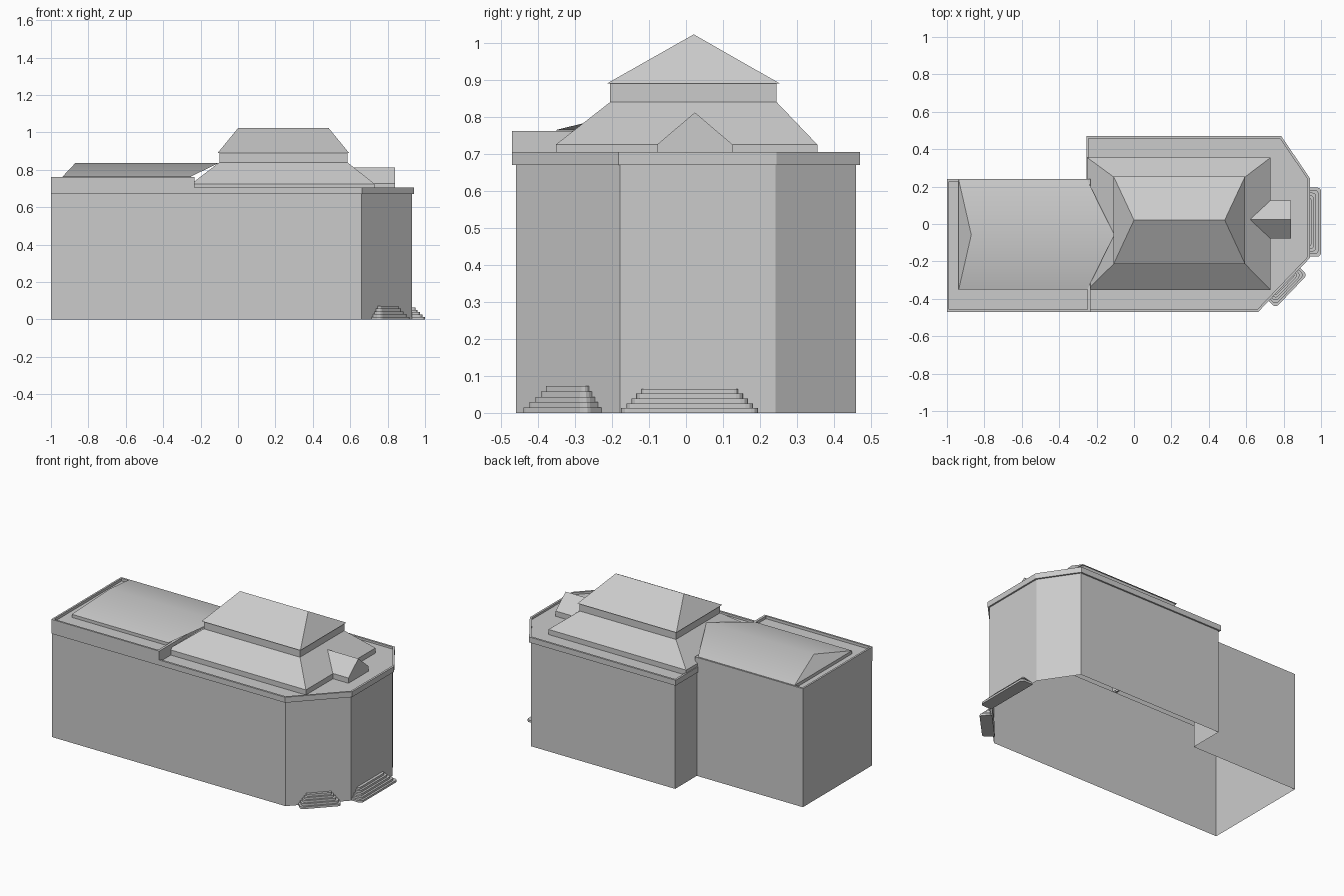
import bpy, bmesh, math
from mathutils import Vector, Matrix

if "Cube" in bpy.data.objects:
    bpy.data.objects.remove(bpy.data.objects["Cube"])


def loft(name, loops, cap_end=True, cap_start=False):
    """Skin a stack of (outline, z) loops that share a point count."""
    bm = bmesh.new()
    rings = [[bm.verts.new((x, y, z)) for x, y in pts] for pts, z in loops]
    n = len(rings[0])
    for a, b in zip(rings, rings[1:]):
        for i in range(n):
            j = (i + 1) % n
            bm.faces.new((a[i], a[j], b[j], b[i]))
    if cap_end:
        bm.faces.new(rings[-1])
    if cap_start:
        bm.faces.new(rings[0][::-1])
    bmesh.ops.dissolve_degenerate(bm, dist=1e-5, edges=bm.edges[:])
    bmesh.ops.remove_doubles(bm, verts=bm.verts[:], dist=1e-5)
    mesh = bpy.data.meshes.new(name)
    bm.to_mesh(mesh)
    bm.free()
    obj = bpy.data.objects.new(name, mesh)
    bpy.context.collection.objects.link(obj)
    return obj


def rect(x0, x1, y0, y1):
    return [(x0, y0), (x1, y0), (x1, y1), (x0, y1)]


def offset(poly, d):
    """Mitred outward offset of a counter-clockwise convex outline."""
    out = []
    for i, p in enumerate(poly):
        p = Vector(p)
        e1 = (p - Vector(poly[i - 1])).normalized()
        e2 = (Vector(poly[(i + 1) % len(poly)]) - p).normalized()
        n1, n2 = Vector((e1.y, -e1.x)), Vector((e2.y, -e2.x))
        out.append(tuple(p + (n1 + n2) * d / (1 + n1.dot(n2))))
    return out


# outer walls, open underneath
block = [(-0.245, -0.46), (0.66, -0.46), (0.93, -0.178),
         (0.93, 0.242), (0.782, 0.46), (-0.245, 0.46)]
walls = [(-1, -0.46)] + block[1:] + [(-0.245, 0.24), (-1, 0.24)]
loft("walls", [(walls, 0), (walls, 0.67)], cap_end=False)

# parapet and flat deck of the main block
lip = offset(block, 0.01)
inner = offset(block, -0.003)
loft("main_parapet", [(block, 0.67), (lip, 0.67), (lip, 0.705),
                      (inner, 0.705), (inner, 0.692)])

# taller parapet and deck of the wing, overhanging only at the front
wing = rect(-1, -0.232, -0.46, 0.24)
wing_lip = rect(-1, -0.232, -0.47, 0.24)
wing_inner = rect(-0.988, -0.248, -0.458, 0.228)
loft("wing_parapet", [(wing, 0.67), (wing_lip, 0.67), (wing_lip, 0.762),
                      (wing_inner, 0.762), (wing_inner, 0.745)])

# two-tier hipped main roof
skirt = rect(-0.25, 0.73, -0.352, 0.355)
drum = rect(-0.1, 0.585, -0.205, 0.245)
eave = offset(drum, 0.009)
ridge = [(0, 0.021), (0.485, 0.021), (0.485, 0.021), (0, 0.021)]
loft("main_roof", [(skirt, 0.69), (skirt, 0.725), (drum, 0.84), (drum, 0.89),
                   (eave, 0.89), (ridge, 1.023)], cap_end=False)

# low wing roof, softly shaded over its ridge
base = rect(-0.937, -0.25, -0.35, 0.235)
wing_ridge = [(-0.87, -0.058), (-0.105, -0.058), (-0.105, -0.058), (-0.87, -0.058)]
roof = loft("wing_roof", [(base, 0.74), (base, 0.765), (wing_ridge, 0.836)],
            cap_end=False)
bpy.context.view_layer.objects.active = roof
roof.select_set(True)
bpy.ops.object.shade_smooth_by_angle(angle=math.radians(30))
roof.select_set(False)

# gabled dormer running back into the main roof
dormer = rect(0.72, 0.84, -0.077, 0.125)
dormer_ridge = [(0.62, 0.024), (0.84, 0.024), (0.84, 0.024), (0.62, 0.024)]
loft("dormer", [(dormer, 0.69), (dormer, 0.726), (dormer_ridge, 0.812)],
     cap_end=False)


def steps(name, half, depth, half_top, depth_top, height, place, count=5):
    """Stack of round-cornered treads; local +x points away from the wall."""
    loops = []
    for i in range(count):
        t = i / (count - 1)
        w = half + (half_top - half) * t
        d = depth + (depth_top - depth) * t
        r = min(0.02, d * 0.6)
        pts = [(-0.01, -w)]
        for sign, angles in ((-1, (-90, -60, -30, 0)), (1, (0, 30, 60, 90))):
            for a in angles:
                a = math.radians(a)
                pts.append((d - r + r * math.cos(a),
                            sign * (w - r) + r * math.sin(a)))
        pts.append((-0.01, w))
        loops += [(pts, height * i / count), (pts, height * (i + 1) / count)]
    obj = loft(name, loops, cap_start=True)
    obj.data.transform(place)


# entrance steps on the end wall and on the angled front corner
steps("end_steps", 0.185, 0.07, 0.13, 0.018, 0.065,
      Matrix.Translation((0.93, 0.01, 0)))
steps("corner_steps", 0.122, 0.062, 0.075, 0.018, 0.072,
      Matrix.Translation((0.797, -0.317, 0)) @
      Matrix.Rotation(math.atan2(-0.27, 0.282), 4, 'Z'))
